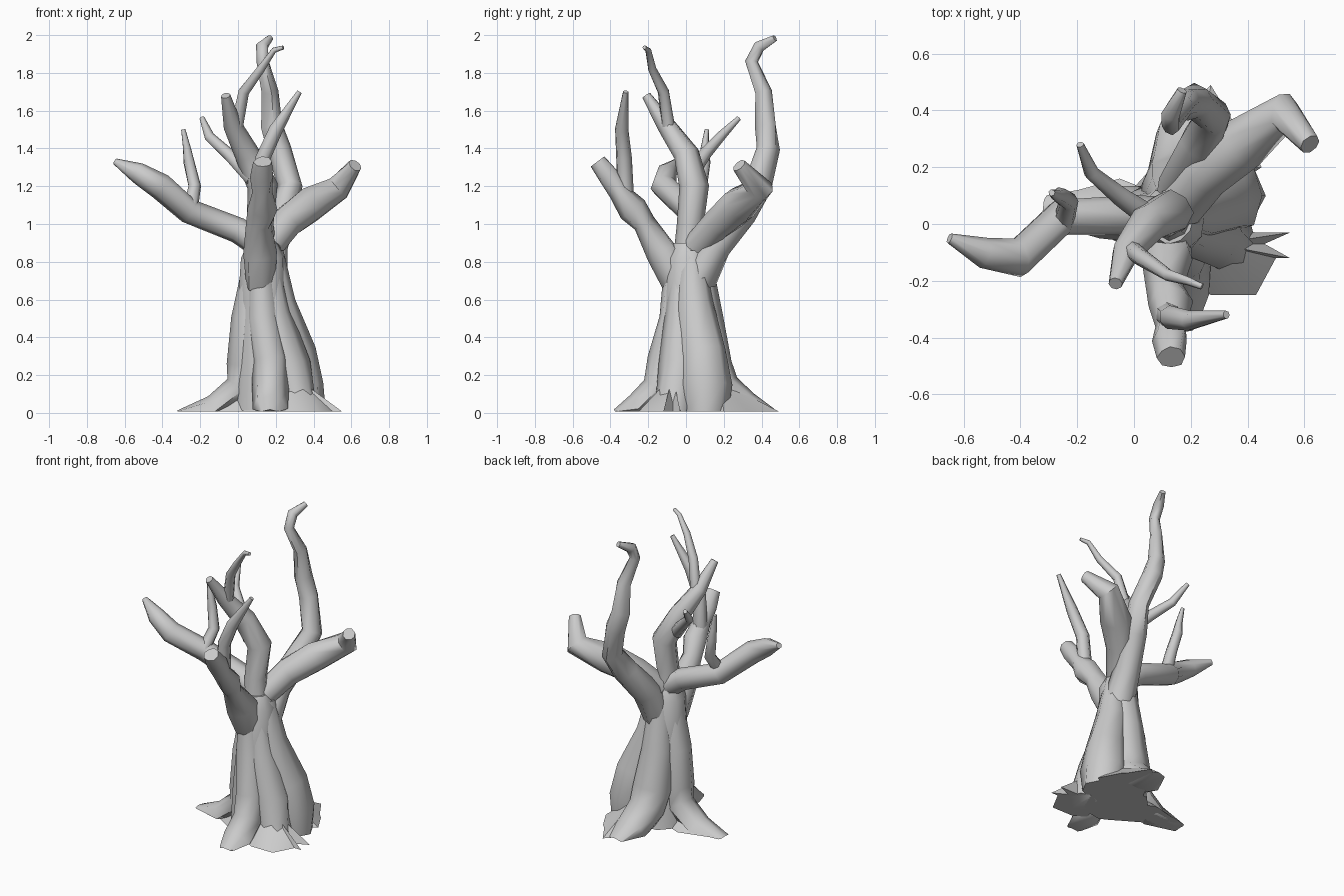
import bpy, bmesh, random
from mathutils import Vector, Matrix

random.seed(4)
GROUND = 0.008


def finish(bm, name):
    bmesh.ops.recalc_face_normals(bm, faces=bm.faces)
    me = bpy.data.meshes.new(name)
    bm.to_mesh(me)
    bm.free()
    ob = bpy.data.objects.new(name, me)
    bpy.context.collection.objects.link(ob)
    bpy.ops.object.select_all(action='DESELECT')
    ob.select_set(True)
    bpy.context.view_layer.objects.active = ob
    bpy.ops.object.shade_smooth_by_angle(angle=1.05)
    return ob


def limb(name, path, sides=8, rough=0.06):
    """Tapered tube through (x, y, z, radius) points, slightly gnarled, flat on the ground."""
    pts = [Vector(p[:3]) for p in path]
    bm = bmesh.new()
    rings, side, last = [], None, None
    for i, p in enumerate(pts):
        t = Vector()
        if i > 0:
            t += (p - pts[i - 1]).normalized()
        if i < len(pts) - 1:
            t += (pts[i + 1] - p).normalized()
        t.normalize()
        if side is None:
            side = t.orthogonal().normalized()
        else:
            side = last.rotation_difference(t) @ side
        last = t
        ring = []
        for k in range(sides):
            d = Matrix.Rotation(6.28319 * k / sides, 3, t) @ side
            v = p + d * path[i][3] * random.uniform(1 - rough, 1 + rough)
            v.z = max(v.z, GROUND)
            ring.append(bm.verts.new(v))
        rings.append(ring)
    for a, b in zip(rings, rings[1:]):
        for k in range(sides):
            j = (k + 1) % sides
            bm.faces.new((a[k], a[j], b[j], b[k]))
    bm.faces.new(rings[0])
    bm.faces.new(rings[-1])
    return finish(bm, name)


def root_plate(name, outline, apex):
    """Jagged flat root spread rising to one apex inside the trunk."""
    bm = bmesh.new()
    rim = [bm.verts.new((x, y, GROUND)) for x, y in outline]
    top = bm.verts.new(apex)
    for a, b in zip(rim, rim[1:] + rim[:1]):
        bm.faces.new((a, b, top))
    bm.faces.new(rim)
    finish(bm, name)


# Trunk core
limb("trunk_core", [(.16, .03, 0, .2), (.15, .02, .3, .16), (.13, .01, .6, .125),
                    (.13, .01, .82, .115), (.13, .01, .9, .08)], 10)

# Trunk lobes that turn out into roots
limb("front_root", [(.12, -.05, .76, .07), (.13, -.06, .5, .085), (.17, -.11, .28, .095),
                    (.17, -.14, .13, .095), (.17, -.25, .02, .09), (.17, -.36, -.03, .055)])
limb("left_root", [(.09, .02, .74, .075), (.06, .02, .5, .1), (.05, .02, .25, .11),
                   (.03, .03, .13, .1), (-.12, .04, .01, .09), (-.31, .05, -.035, .05)])
limb("back_root", [(.14, .06, .77, .08), (.14, .09, .5, .105), (.15, .13, .25, .12),
                   (.16, .17, .12, .12), (.18, .31, .01, .11), (.2, .45, -.035, .06)])
limb("right_lobe", [(.17, .03, .85, .07), (.21, .04, .58, .1), (.29, .08, .32, .13),
                    (.32, .1, .14, .14), (.34, .1, -.01, .12)])
limb("right_front_lobe", [(.17, -.02, .76, .06), (.19, -.02, .52, .09), (.27, -.03, .25, .11),
                          (.3, -.05, .1, .11), (.34, -.08, -.04, .1)])

# Jagged flat root spreads
root_plate("right_root_plate", [(.2, -.2), (.27, -.25), (.43, -.25), (.5, -.12), (.55, -.12),
                                (.46, -.07), (.55, -.03), (.43, -.03), (.25, 0)], (.29, -.07, .2))
root_plate("back_root_plate", [(.1, .2), (.2, .42), (.27, .49), (.35, .36), (.38, .33),
                               (.45, .2), (.3, .1)], (.24, .18, .17))
root_plate("left_root_plate", [(.08, -.15), (-.1, -.04), (-.3, .01), (-.2, .05),
                               (-.27, .1), (-.05, .16), (.1, .1)], (.02, .01, .15))

# Main branches
limb("left_branch", [(.13, .02, .88, .07), (0, .03, .97, .07), (-.26, .02, 1.07, .065),
                     (-.41, -.12, 1.2, .068), (-.53, -.1, 1.27, .055), (-.65, -.05, 1.33, .018)])
limb("centre_branch", [(.13, .02, .75, .09), (.12, .02, 1.0, .07), (.13, .04, 1.2, .078),
                       (.05, 0, 1.37, .068), (-.03, -.1, 1.52, .05), (-.065, -.21, 1.68, .024)])
limb("front_branch", [(.12, -.04, .68, .085), (.12, -.13, .85, .088), (.11, -.225, 1.0, .06),
                      (.13, -.28, 1.08, .075), (.13, -.36, 1.17, .05), (.13, -.41, 1.25, .06),
                      (.13, -.47, 1.33, .045)], 8, .14)
limb("right_branch", [(.16, .06, .88, .08), (.25, .17, 1.0, .09), (.38, .28, 1.1, .095),
                      (.53, .39, 1.19, .072), (.62, .28, 1.31, .038)])
limb("back_branch", [(.17, .06, .7, .09), (.18, .16, .88, .085), (.24, .29, 1.06, .08),
                     (.28, .38, 1.2, .068), (.22, .43, 1.4, .062), (.18, .425, 1.52, .055),
                     (.17, .41, 1.7, .042), (.13, .35, 1.86, .034), (.13, .39, 1.94, .032),
                     (.17, .47, 1.985, .018)], 8, .12)

# Twigs
limb("left_twig", [(-.25, .0, 1.08, .04), (-.23, .08, 1.2, .035), (-.26, .1, 1.33, .03),
                   (-.27, .1, 1.4, .022), (-.29, .11, 1.5, .012)], 7)
limb("back_left_twig", [(.08, .01, 1.24, .045), (-.05, .1, 1.37, .034), (-.15, .18, 1.46, .027),
                        (-.19, .28, 1.56, .014)], 7)
limb("tall_twig", [(-.01, -.09, 1.5, .035), (.03, -.12, 1.7, .03), (.12, -.18, 1.82, .022),
                   (.19, -.2, 1.92, .015), (.24, -.22, 1.935, .011)], 7)
limb("front_twig", [(.12, -.32, 1.12, .045), (.13, -.33, 1.35, .042), (.2, -.34, 1.5, .036),
                    (.325, -.32, 1.7, .014)], 7)
